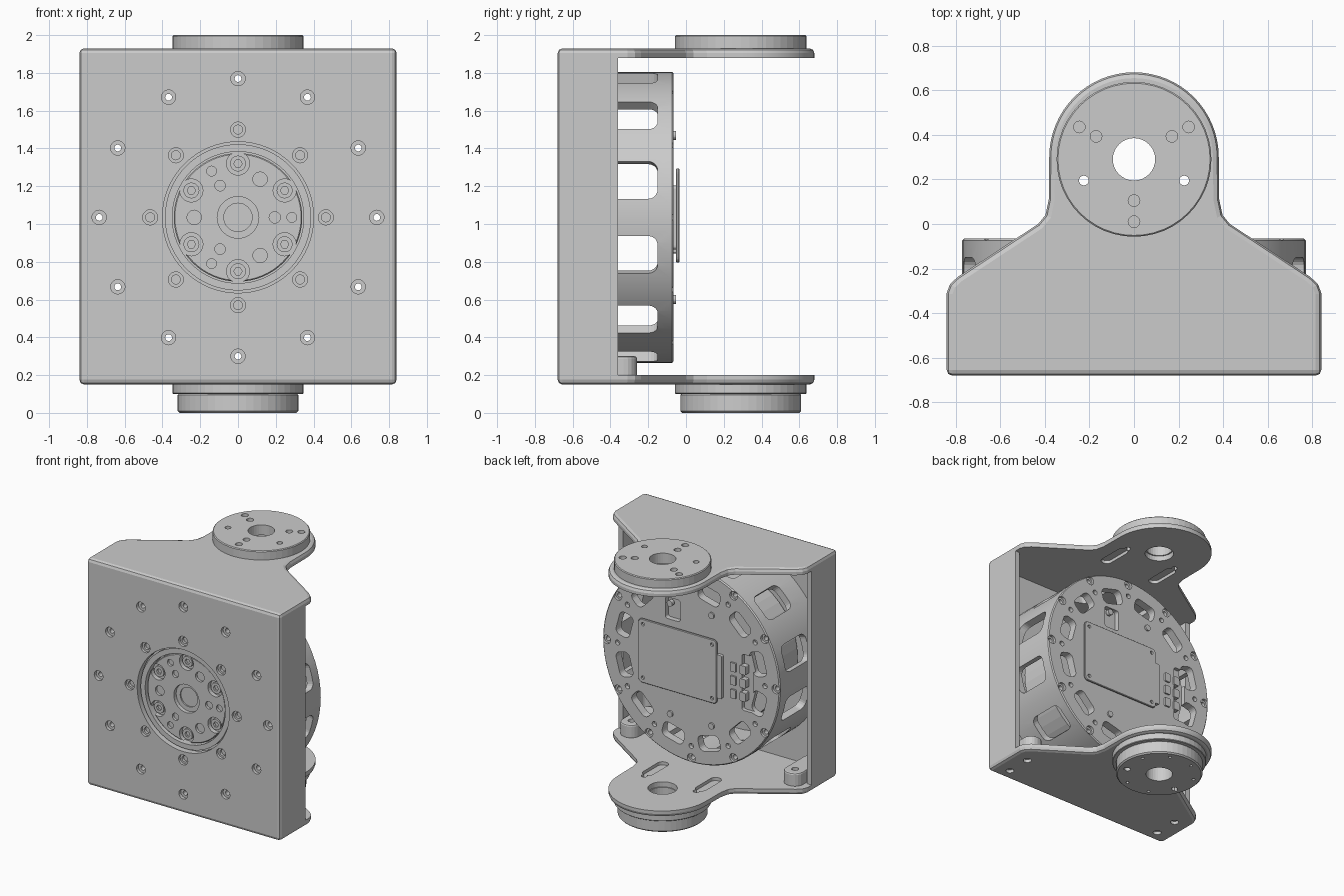
import bpy, bmesh
from math import sin, cos, pi, radians
from mathutils import Matrix

if "Cube" in bpy.data.objects:
    bpy.data.objects.remove(bpy.data.objects["Cube"])

CY, CZ = 0.29, 1.035          # pivot disc centre (y), motor axis height (z)
BACK = -0.065                 # rear face of the motor


def circle(r, x=0, y=0, n=48):
    return [(x + r * cos(2 * pi * i / n), y + r * sin(2 * pi * i / n)) for i in range(n)]


def rrect(w, h, r, x=0, y=0, rot=0, n=5):
    """Rounded rectangle, turned by rot around the origin after placing."""
    pts = []
    for k, (sx, sy) in enumerate([(1, 1), (-1, 1), (-1, -1), (1, -1)]):
        for i in range(n + 1):
            a = pi / 2 * (k + i / n)
            pts.append((x + sx * (w / 2 - r) + r * cos(a), y + sy * (h / 2 - r) + r * sin(a)))
    return [(px * cos(rot) - py * sin(rot), px * sin(rot) + py * cos(rot)) for px, py in pts]


def polar(r, count, start=0.0):
    return [(r * cos(start + 2 * pi * i / count), r * sin(start + 2 * pi * i / count)) for i in range(count)]


def zp(pts, lo, hi):
    """Prism along z."""
    return [[(x, y, w) for x, y in pts] for w in (lo, hi)]


def yp(pts, lo, hi):
    """Prism along y, profile in x/z around the motor axis."""
    return [[(x, w, z + CZ) for x, z in pts] for w in (lo, hi)]


def solid(name, prisms):
    bm = bmesh.new()
    for a, b in prisms:
        va, vb = [bm.verts.new(p) for p in a], [bm.verts.new(p) for p in b]
        n = len(va)
        bm.faces.new(va[::-1])
        bm.faces.new(vb)
        for i in range(n):
            bm.faces.new((va[i], va[(i + 1) % n], vb[(i + 1) % n], vb[i]))
    bmesh.ops.recalc_face_normals(bm, faces=bm.faces)
    me = bpy.data.meshes.new(name)
    bm.to_mesh(me)
    bm.free()
    ob = bpy.data.objects.new(name, me)
    bpy.context.collection.objects.link(ob)
    return ob


def apply(ob, mod):
    bpy.context.view_layer.objects.active = ob
    bpy.ops.object.modifier_apply(modifier=mod.name)


def bevel(ob, w, seg=2):
    m = ob.modifiers.new("bevel", 'BEVEL')
    m.width, m.segments, m.limit_method, m.angle_limit = w, seg, 'ANGLE', radians(40)
    apply(ob, m)
    return ob


def cut(ob, *groups):
    """Each group is a list of non-overlapping prisms."""
    for g in groups:
        c = solid("cutter", g)
        c.hide_render = True
        m = ob.modifiers.new("cut", 'BOOLEAN')
        m.object, m.operation, m.solver = c, 'DIFFERENCE', 'EXACT'
        apply(ob, m)
        bpy.data.objects.remove(c)
    return ob


# Bracket: outline extruded, bevelled, then hollowed into a yoke
half = [(.84, -.68), (.84, -.31), (.825, -.27), (.79, -.237), (.43, 0), (.397, .04), (.382, .11)]
arc = [(.38 * cos(pi * i / 32), .30 + .38 * sin(pi * i / 32)) for i in range(33)]
outline = half + arc + [(-x, y) for x, y in half[::-1]]
bracket = bevel(solid("yoke_bracket", [zp(outline, .15, 1.93)]), .026)
cut(bracket,
    [zp(rrect(1.6, 1.6, .03, 0, .17), .20, 1.88)],
    [zp(rrect(3, 3, .01, 0, 1.14), .20, 1.88)])

# Front plate openings and bolt holes
outer, inner = polar(.735, 12), polar(.465, 8)
cut(bracket,
    [yp(circle(.40, n=64), -.75, -.55)],
    [yp(circle(.038, x, z, 20), -.75, -.655) for x, z in outer] +
    [yp(circle(.040, x, z, 20), -.75, -.660) for x, z in inner],
    [yp(circle(.018, x, z, 16), -.75, -.55) for x, z in outer] +
    [yp(circle(.024, x, z, 16), -.75, -.64) for x, z in inner])

# Arm pockets (inner faces), pivot bores and base screw holes
screws = [(s * .71, y) for s in (-1, 1) for y in (-.58, -.38)]
pins = [(-.225, .195), (.225, .195)]
cut(bracket,
    [zp(rrect(.085, .26, .042, s * .23, .05), a, b) for s in (-1, 1) for a, b in ((.175, .25), (1.84, 1.905))],
    [zp(circle(.105, 0, CY, 32), -.1, 2.1)] + [zp(circle(.022, x, y, 16), -.1, 2.1) for x, y in pins] +
    [zp(circle(.03, x, y, 20), .1, .175) for x, y in screws])

# Pivot discs on the two arms
top = bevel(solid("top_pivot_disc", [zp(circle(.347, 0, CY), 1.92, 2.0)]), .006, 1)
blind = [(.245, .435), (-.245, .435), (.17, .393), (-.17, .393), (0, .105), (0, .01)]
cut(top, [zp(circle(.095, 0, CY, 32), 1.8, 2.1)] +
    [zp(circle(.022, x, y, 16), 1.8, 2.1) for x, y in pins] +
    [zp(circle(.026, x, y, 20), 1.95, 2.1) for x, y in blind])
ring = [(x, y + CY) for x, y in polar(.265, 8, pi / 8)]
for name, r, lo, hi in (("bottom_pivot_disc", .347, .10, .16), ("bottom_pivot_boss", .32, 0, .105)):
    d = bevel(solid(name, [zp(circle(r, 0, CY), lo, hi)]), .01 if lo == 0 else .004, 1)
    cut(d, [zp(circle(.098, 0, CY, 32), -.1, .3)] +
        [zp(circle(.022, x, y, 16), -.1, .3) for x, y in pins])
    if lo == 0:
        cut(d, [zp(circle(.012, x, y, 12), -.05, .04) for x, y in ring])

# Base bosses inside the lower corners
for s in (-1, 1):
    b = bevel(solid("corner_boss", [zp(rrect(.15, .36, .07, s * .71, -.44), .19, .30)]), .012)
    cut(b, [zp(circle(.026, s * .71, -.34, 16), .25, .35)])

# Motor housing: cup with side windows and a perforated rear face
housing = bevel(solid("motor_housing", [yp(circle(.77, n=72), -.635, BACK)]), .008, 1)
cut(housing, [yp(circle(.715, n=72), -.75, -.13)])
angles = [radians(15 + 30 * i) for i in range(12)]
windows = []
for a in angles:
    m = Matrix.Translation((0, 0, CZ)) @ Matrix.Rotation(-a, 4, 'Y')
    p = rrect(.205, .30, .05, 0, -.30)
    windows.append([[tuple(m @ Matrix.Translation((r, y, t)).translation) for t, y in p] for r in (.6, .9)])
cut(housing, windows,
    [yp(rrect(.12, .19, .04, .60, 0, a), -.3, .1) for a in angles],
    [yp(circle(.018, x, z, 16), -.8, .1) for x, z in outer],
    [yp(circle(.034, x, z, 16), BACK - .02, .1) for x, z in outer] +
    [yp(circle(.02, x, z, 12), BACK - .03, .1) for x, z in polar(.64, 12)] +
    [yp(rrect(.13, .17, .02, .16, .39), BACK - .04, .1),
     yp(rrect(.10, .44, .02, -.49, -.02), BACK - .03, .1)])

# Rotor core behind the hub
solid("rotor_core", [yp(circle(.55), -.60, -.37)])

# Output hub in the front opening
seal = cut(solid("hub_ring", [yp(circle(.387, n=64), -.655, -.58)]), [yp(circle(.348, n=64), -.75, -.5)])
hub = bevel(solid("output_hub", [yp(circle(.340, n=64), -.64, -.40)]), .006, 1)
bolts = polar(.285, 6, pi / 2)
small = [(-.14, .245, .026), (-.14, -.245, .026), (-.095, .168, .028), (-.095, -.168, .028),
         (.117, .202, .038), (.117, -.202, .038), (-.232, 0, .038), (.195, 0, .03), (.285, 0, .026)]
cut(hub,
    [yp(circle(.11, n=32), -.75, -.61)] + [yp(circle(.061, x, z, 24), -.75, -.605) for x, z in bolts] +
    [yp(circle(r, x, z, 20), -.75, -.62) for x, z, r in small],
    [yp(circle(.075, n=32), -.75, -.50)])
for x, z in bolts:
    cut(solid("hub_bolt", [yp(circle(.042, x, z, 20), -.628, -.59)]),
        [yp(circle(.022, x, z, 6), -.7, -.61)])

# Control board on the rear face
board = bevel(solid("control_board", [yp(rrect(.68, .50, .03, .10, .01), -.052, -.035)]), .004, 1)
cut(board, [yp(circle(.014, x, z, 12), -.1, 0) for x in (-.2, .40) for z in (-.20, .22)])
solid("board_spacer", [yp(rrect(.58, .34, .02, .10, 0), -.08, -.05)])
solid("board_connector", [yp(rrect(.05, .34, .01, -.255, -.02), -.08, -.04)])
for i in range(2):
    for j in range(3):
        solid("driver_chip", [yp(rrect(.05, .07, .008, -.37 - .085 * i, -.13 + .105 * j), -.10, -.052)])
for x, z in polar(.47, 8, pi / 8):
    if abs(z) > .3:
        solid("rear_screw", [yp(circle(.024, x, z, 16), -.08, -.052)])

# Gentle smoothing with sharp machined edges
for ob in bpy.context.scene.objects:
    ob.select_set(True)
bpy.ops.object.shade_smooth_by_angle(angle=radians(7))
